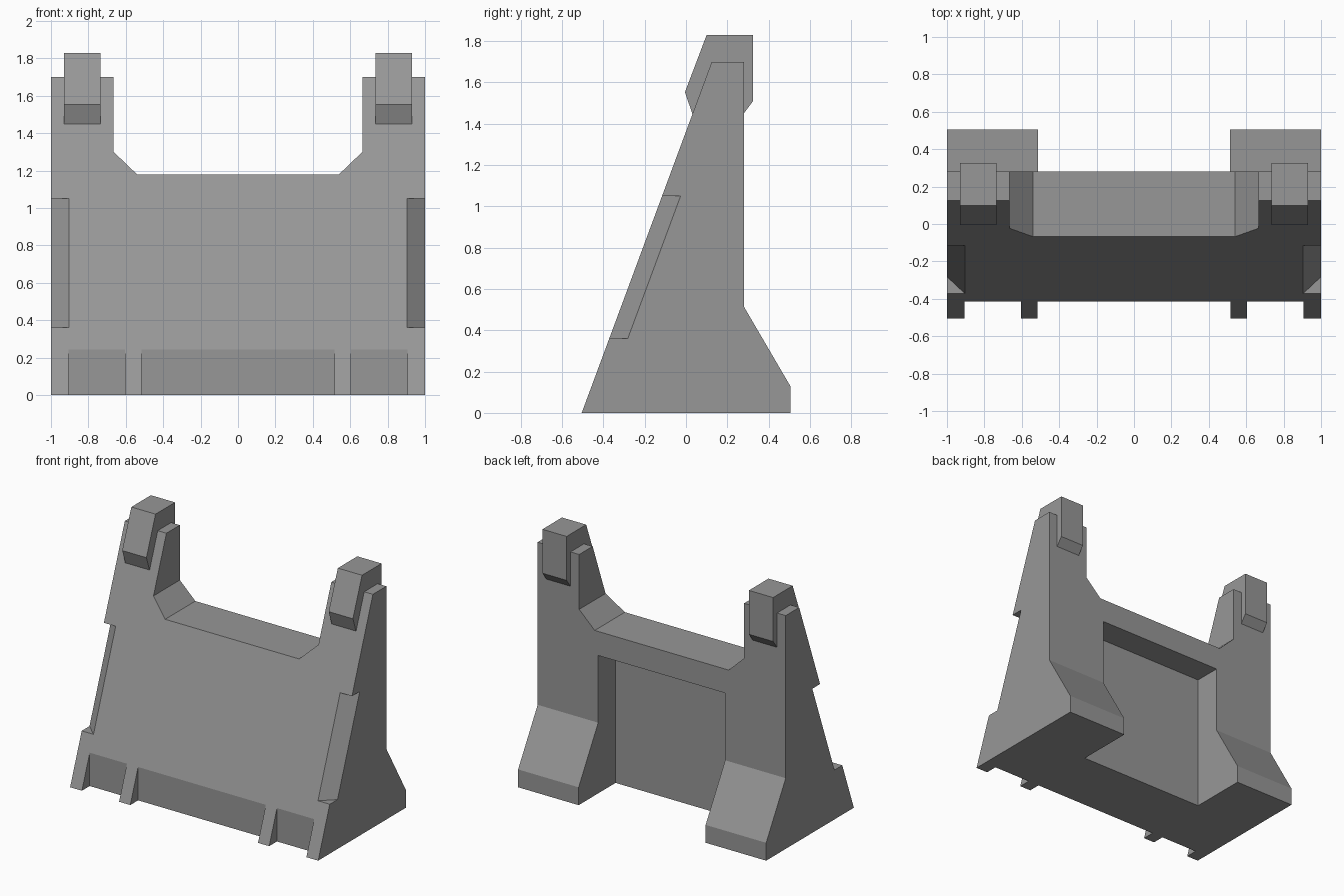
import bpy
import bmesh

SLOPE = 0.3706


def front_y(z):
    """Position of the leaning front face at a given height."""
    return -0.505 + SLOPE * z


cube = bpy.data.objects.get("Cube")
if cube:
    bpy.data.objects.remove(cube, do_unlink=True)

grey = bpy.data.materials.new("concrete_grey")
grey.use_nodes = True
colour = (0.31, 0.31, 0.31, 1)
grey.diffuse_color = colour
shader = grey.node_tree.nodes["Principled BSDF"]
shader.inputs["Base Color"].default_value = colour
shader.inputs["Roughness"].default_value = 0.8


def prism(name, ring_a, ring_b):
    """Solid between two matching rings of points."""
    bm = bmesh.new()
    a = [bm.verts.new(p) for p in ring_a]
    b = [bm.verts.new(p) for p in ring_b]
    bm.faces.new(a)
    bm.faces.new(b[::-1])
    n = len(a)
    for i in range(n):
        j = (i + 1) % n
        bm.faces.new((a[j], a[i], b[i], b[j]))
    bmesh.ops.recalc_face_normals(bm, faces=bm.faces)
    mesh = bpy.data.meshes.new(name)
    bm.to_mesh(mesh)
    bm.free()
    mesh.materials.append(grey)
    obj = bpy.data.objects.new(name, mesh)
    bpy.context.collection.objects.link(obj)
    return obj


def along_x(name, profile, x0, x1):
    return prism(name, [(x0, y, z) for y, z in profile], [(x1, y, z) for y, z in profile])


def along_y(name, profile, y0, y1):
    return prism(name, [(x, y0, z) for x, z in profile], [(x, y1, z) for x, z in profile])


def box(name, x0, x1, y0, y1, z0, z1):
    return along_x(name, [(y0, z0), (y1, z0), (y1, z1), (y0, z1)], x0, x1)


def cut(target, cutter):
    """Subtract the cutter and throw it away."""
    cutter.hide_render = True
    mod = target.modifiers.new("cut", "BOOLEAN")
    mod.operation = "DIFFERENCE"
    mod.solver = "EXACT"
    mod.object = cutter
    bpy.context.view_layer.objects.active = target
    bpy.ops.object.modifier_apply(modifier=mod.name)
    bpy.data.objects.remove(cutter, do_unlink=True)


# Buttressed wall: side profile swept across the full width
wall = along_x("barrier_wall", [
    (front_y(0), 0), (0.505, 0), (0.505, 0.13), (0.28, 0.515),
    (0.28, 1.7), (front_y(1.7), 1.7)], -1, 1)

# Opening between the two towers, with sloped lower corners
right_half = [(0.54, 1.18), (0.665, 1.3), (0.665, 2)]
left_half = [(-x, z) for x, z in reversed(right_half)]
cut(wall, along_y("opening_cutter", right_half + left_half, -1, 1))

# Recess at the back between the feet
cut(wall, box("recess_cutter", -0.512, 0.512, 0.08, 0.8, -0.1, 1.005))

# Toe notches along the bottom of the front
for x0, x1 in ((-0.905, -0.605), (-0.515, 0.515), (0.605, 0.905)):
    cut(wall, box("toe_cutter", x0, x1, -0.7, -0.415, -0.1, 0.4))


# Chamfers on the outer front edges
def chamfer_ring(side, z):
    y = front_y(z)
    return [(side * 0.873, y - 0.03, z), (side * 1.03, y - 0.03, z),
            (side * 1.03, y + 0.118, z)]


for side in (-1, 1):
    cut(wall, prism("chamfer_cutter", chamfer_ring(side, 0.36), chamfer_ring(side, 1.05)))

# Blocks on top of the towers
block = [(0.03, 1.45), (0.28, 1.45), (0.325, 1.51), (0.325, 1.83),
         (0.1, 1.83), (-0.005, 1.553)]
for name, side in (("left_tower_block", 1), ("right_tower_block", -1)):
    along_x(name, block, side * 0.735, side * 0.93)
